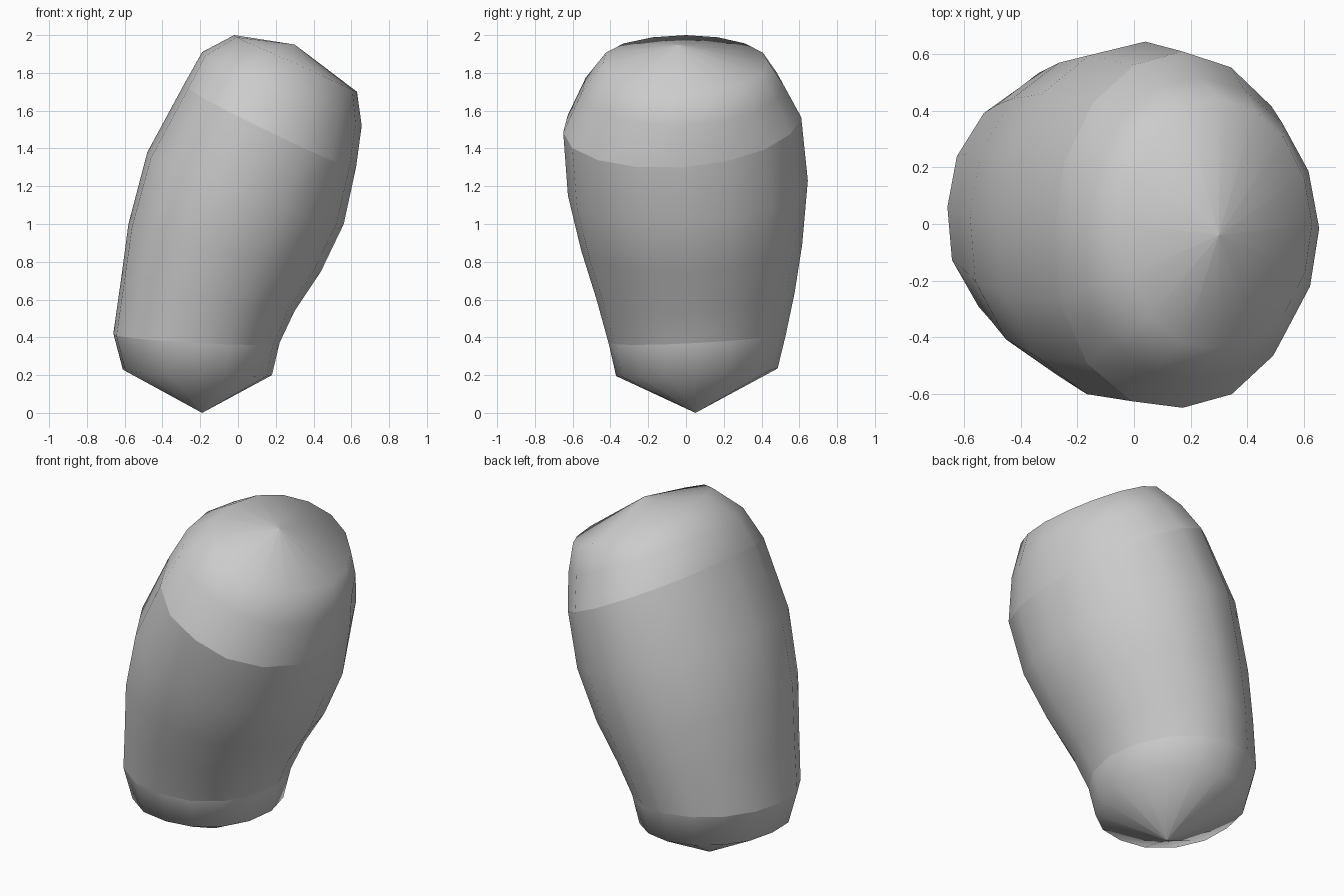
import bpy, bmesh
from math import sin, cos, pi

if "Cube" in bpy.data.objects:
    bpy.data.objects.remove(bpy.data.objects["Cube"])

SIDES = 16

# Each ring: left (x, z), right (x, z), y front, y back, rise from front to back
RINGS = [
    ((-0.61, 0.23), (0.18, 0.20), -0.37, 0.485, 0.04),
    ((-0.66, 0.42), (0.22, 0.37), -0.41, 0.53, 0.05),
    ((-0.62, 0.70), (0.30, 0.54), -0.475, 0.575, 0.03),
    ((-0.58, 1.00), (0.44, 0.75), -0.555, 0.615, 0.03),
    ((-0.48, 1.38), (0.56, 1.00), -0.625, 0.645, 0.08),
    ((-0.28, 1.75), (0.625, 1.30), -0.65, 0.61, 0.08),
    ((-0.19, 1.91), (0.655, 1.52), -0.55, 0.52, 0.03),
    ((-0.02, 2.00), (0.63, 1.70), -0.44, 0.44, 0.0),
]
BOTTOM_TIP = (-0.19, 0.05, 0.0)
TOP_TIP = (0.30, -0.04, 1.95)


def ring_points(ring):
    (lx, lz), (rx, rz), y0, y1, rise = ring
    pts = []
    for i in range(SIDES):
        c, s = cos(2 * pi * i / SIDES), sin(2 * pi * i / SIDES)
        # fuller at the front left, slightly flatter at the back right
        lobe = max(0, 2 * s * c)
        k = 1 + (0.06 if s < 0 else -0.02) * lobe
        pts.append(((lx + rx) / 2 + k * c * (rx - lx) / 2,
                    (y0 + y1) / 2 + k * s * (y1 - y0) / 2,
                    (lz + rz) / 2 + c * (rz - lz) / 2 + s * rise / 2))
    return pts


def loft(name, rings, bottom=None, top=None):
    bm = bmesh.new()
    loops = [[bm.verts.new(p) for p in ring_points(r)] for r in rings]
    for a, b in zip(loops, loops[1:]):
        for i in range(SIDES):
            j = (i + 1) % SIDES
            bm.faces.new((a[i], a[j], b[j], b[i]))
    # Pole fans keep one tip vertex per triangle, giving the radial facets
    for i in range(SIDES):
        j = (i + 1) % SIDES
        if bottom:
            bm.faces.new((bm.verts.new(bottom), loops[0][j], loops[0][i]))
        if top:
            bm.faces.new((loops[-1][i], loops[-1][j], bm.verts.new(top)))
    for f in bm.faces:
        f.smooth = True
    mesh = bpy.data.meshes.new(name)
    bm.to_mesh(mesh)
    bm.free()
    obj = bpy.data.objects.new(name, mesh)
    bpy.context.collection.objects.link(obj)
    return obj


# Three smooth shells meeting at the two visible creases
loft("lower_cap", RINGS[:2], bottom=BOTTOM_TIP)
loft("body", RINGS[1:6])
loft("upper_cap", RINGS[5:], top=TOP_TIP)
